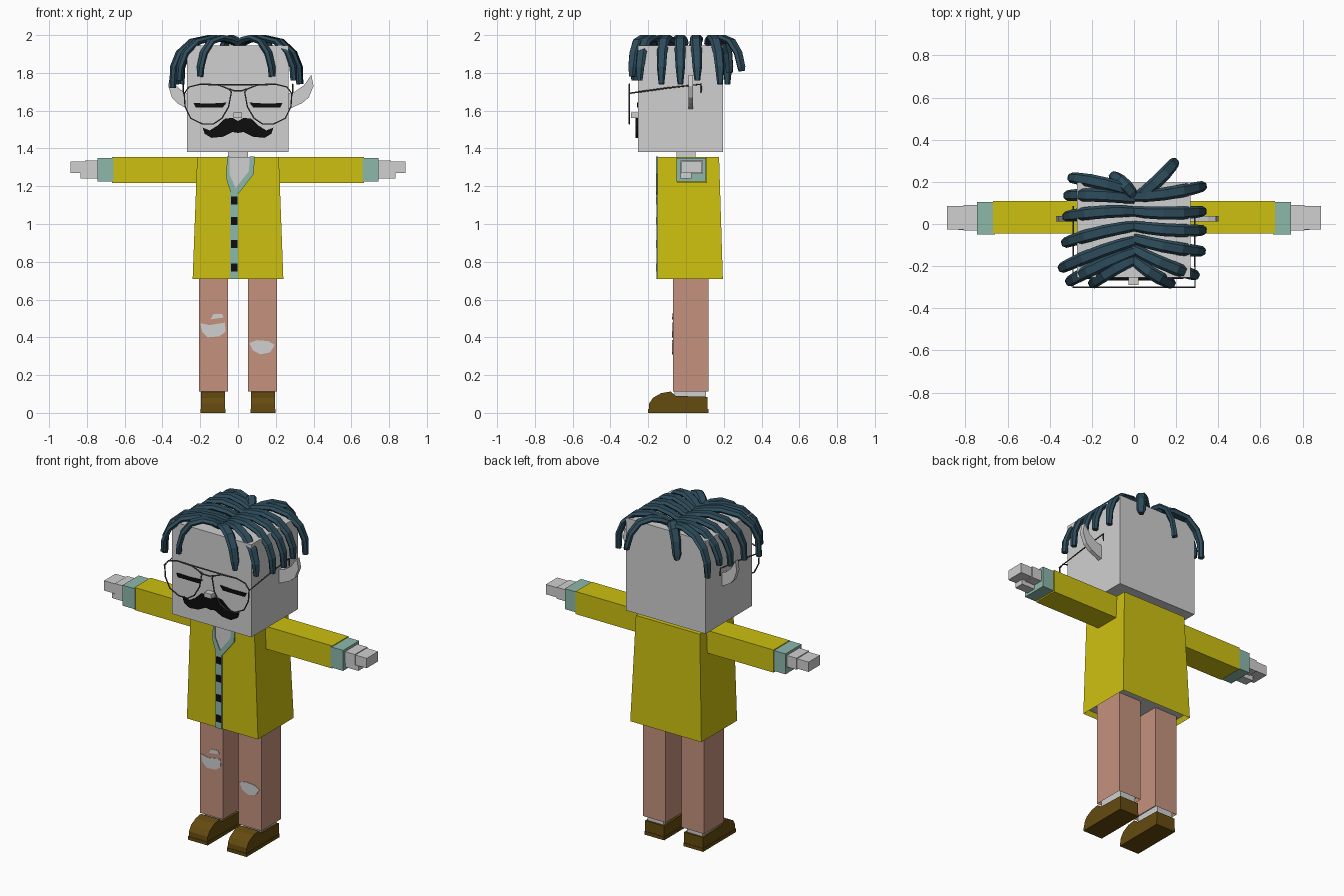
import bpy, bmesh
from mathutils import Vector

if "Cube" in bpy.data.objects:
    bpy.data.objects.remove(bpy.data.objects["Cube"])


def material(name, rgb):
    m = bpy.data.materials.new(name)
    m.use_nodes = True
    m.diffuse_color = (*rgb, 1)
    m.node_tree.nodes["Principled BSDF"].inputs["Base Color"].default_value = (*rgb, 1)
    return m


SKIN = material("pale grey", (0.63, 0.63, 0.63))
YELLOW = material("mustard yellow", (0.61, 0.53, 0.005))
TEAL = material("pale teal", (0.27, 0.48, 0.41))
PINK = material("salmon", (0.56, 0.29, 0.21))
BROWN = material("brown leather", (0.13, 0.07, 0.005))
HAIR = material("dark blue hair", (0.027, 0.073, 0.107))
BLACK = material("black", (0.004, 0.004, 0.004))
WIRE = material("dark wire", (0.08, 0.08, 0.08))


def finish(name, bm, *mats):
    bmesh.ops.recalc_face_normals(bm, faces=bm.faces)
    me = bpy.data.meshes.new(name)
    bm.to_mesh(me)
    bm.free()
    for m in mats:
        me.materials.append(m)
    ob = bpy.data.objects.new(name, me)
    bpy.context.collection.objects.link(ob)
    return ob


def box_bm(x, y, z):
    bm = bmesh.new()
    bmesh.ops.create_cube(bm, size=1)
    for v in bm.verts:
        v.co = [lo + (c + 0.5) * (hi - lo) for c, (lo, hi) in zip(v.co, (x, y, z))]
    return bm


def box(name, x, y, z, mat):
    return finish(name, box_bm(x, y, z), mat)


def prism(name, pts, lo, hi, mat, axis="y"):
    """Extrude an outline: (x, z) along y, or (y, z) along x."""
    bm = bmesh.new()
    place = (lambda a, b, d: (a, d, b)) if axis == "y" else (lambda a, b, d: (d, a, b))
    face = bm.faces.new([bm.verts.new(place(a, b, lo)) for a, b in pts])
    ext = bmesh.ops.extrude_face_region(bm, geom=[face])["geom"]
    shift = Vector(place(0, 0, hi - lo))
    bmesh.ops.translate(bm, vec=shift, verts=[g for g in ext if isinstance(g, bmesh.types.BMVert)])
    return finish(name, bm, mat)


def hollow_bottom(bm, rim, depth):
    """Recess the underside and give it the second material."""
    bm.normal_update()
    low = [f for f in bm.faces if f.normal.z < -0.9]
    bmesh.ops.inset_region(bm, faces=low, thickness=rim)
    for f in low:
        f.material_index = 1
        for v in f.verts:
            v.co.z += depth


def wire(name, paths, radius, mat):
    cu = bpy.data.curves.new(name, "CURVE")
    cu.dimensions = "3D"
    cu.bevel_depth = radius
    cu.bevel_resolution = 1
    for pts, closed in paths:
        sp = cu.splines.new("POLY")
        sp.points.add(len(pts) - 1)
        for p, co in zip(sp.points, pts):
            p.co = (*co, 1)
        sp.use_cyclic_u = closed
    cu.materials.append(mat)
    ob = bpy.data.objects.new(name, cu)
    bpy.context.collection.objects.link(ob)
    return ob


# Coat body: flared box with a recessed underside
coat = box_bm((-0.24, 0.24), (-0.15, 0.195), (0.71, 1.355))
for v in coat.verts:
    if v.co.z > 1:
        v.co.x *= 0.9
        v.co.y = min(v.co.y, 0.175)
hollow_bottom(coat, 0.015, 0.03)
finish("coat", coat, YELLOW, SKIN)

# Open collar, trim and button band
prism("chest", [(-0.05, 1.356), (0.08, 1.356), (0.07, 1.27), (-0.015, 1.17), (-0.05, 1.25)],
      -0.153, -0.146, SKIN)
prism("collar_right", [(-0.058, 1.357), (-0.044, 1.357), (-0.044, 1.26), (-0.012, 1.19),
                       (-0.012, 1.15), (-0.04, 1.17), (-0.062, 1.24)], -0.158, -0.149, TEAL)
prism("collar_left", [(0.088, 1.357), (0.062, 1.357), (0.058, 1.28), (-0.012, 1.19),
                      (-0.012, 1.15), (0.01, 1.17), (0.084, 1.265)], -0.158, -0.149, TEAL)
box("button_band", (-0.042, 0), (-0.157, -0.149), (0.71, 1.17), TEAL)
for i, z in enumerate((0.77, 0.895, 1.015, 1.125)):
    box(f"button_{i + 1}", (-0.038, -0.003), (-0.16, -0.152), (z - 0.021, z + 0.021), BLACK)


def span(s, a, b):
    return (min(s * a, s * b), max(s * a, s * b))


# Arms, legs and shoes on both sides
for side, s in (("left", 1), ("right", -1)):
    box(f"sleeve_{side}", span(s, 0.2, 0.668), (-0.045, 0.11), (1.217, 1.355), YELLOW)
    box(f"cuff_{side}", span(s, 0.66, 0.745), (-0.05, 0.105), (1.225, 1.35), TEAL)
    box(f"palm_{side}", span(s, 0.74, 0.81), (-0.03, 0.09), (1.265, 1.335), SKIN)
    box(f"fingers_{side}", span(s, 0.81, 0.887), (-0.025, 0.085), (1.27, 1.33), SKIN)
    box(f"thumb_{side}", span(s, 0.74, 0.833), (-0.028, 0.03), (1.24, 1.27), SKIN)
    leg = box_bm(span(s, 0.053, 0.207), (-0.07, 0.12), (0.112, 0.74))
    hollow_bottom(leg, 0.01, 0.02)
    finish(f"trouser_{side}", leg, PINK, SKIN)
    box(f"ankle_{side}", span(s, 0.08, 0.185), (-0.06, 0.105), (0.07, 0.14), SKIN)
    prism(f"shoe_{side}", [(-0.198, 0), (-0.195, 0.05), (-0.175, 0.08), (-0.13, 0.105),
                           (-0.08, 0.113), (-0.055, 0.09), (0.115, 0.085), (0.115, 0)],
          *span(s, 0.068, 0.195), BROWN, axis="x")
    box(f"sole_{side}", span(s, 0.065, 0.198), (-0.2, 0.118), (0, 0.02), BROWN)

# Torn knees
prism("knee_tear_right", [(-0.2, 0.475), (-0.15, 0.465), (-0.07, 0.478), (-0.065, 0.43),
                          (-0.1, 0.405), (-0.16, 0.4), (-0.19, 0.43)], -0.073, -0.068, SKIN)
prism("small_tear_right", [(-0.145, 0.495), (-0.13, 0.522), (-0.085, 0.525), (-0.075, 0.505)],
      -0.073, -0.068, SKIN)
prism("knee_tear_left", [(0.06, 0.37), (0.1, 0.385), (0.16, 0.38), (0.195, 0.36),
                         (0.17, 0.32), (0.12, 0.31), (0.08, 0.33)], -0.073, -0.068, SKIN)

# Head, neck and face
box("neck", (-0.052, 0.052), (-0.05, 0.05), (1.33, 1.39), SKIN)
box("head", (-0.27, 0.267), (-0.253, 0.197), (1.38, 1.945), SKIN)
box("nose", (-0.025, 0.022), (-0.29, -0.25), (1.562, 1.59), SKIN)
half = [(0.03, 1.562), (0.07, 1.557), (0.11, 1.52), (0.15, 1.495), (0.187, 1.51),
        (0.177, 1.478), (0.14, 1.456), (0.08, 1.462), (0.03, 1.487)]
prism("moustache", [(0, 1.545)] + half + [(0, 1.482)] + [(-x, z) for x, z in reversed(half)],
      -0.268, -0.25, BLACK)
for side, s in (("left", 1), ("right", -1)):
    prism(f"closed_eye_{side}", [(s * x, z) for x, z in (
        (0.06, 1.643), (0.08, 1.618), (0.225, 1.618), (0.235, 1.64), (0.14, 1.638))],
        -0.26, -0.25, BLACK)
    reach = 1 if s > 0 else 0.78
    prism(f"ear_{side}", [(s * (0.26 + x * reach), z) for x, z in (
        (0, 1.605), (0.08, 1.64), (0.115, 1.67), (0.14, 1.73), (0.128, 1.79),
        (0.09, 1.735), (0.04, 1.7), (0, 1.69))], 0.012, 0.038, SKIN)

# Wire glasses
Y = -0.3
rim = [(0.035, 1.7), (0.05, 1.62), (0.085, 1.56), (0.13, 1.53), (0.19, 1.53), (0.25, 1.56),
       (0.28, 1.62), (0.285, 1.69), (0.26, 1.725), (0.2, 1.74), (0.1, 1.735), (0.05, 1.715)]
paths = [([(-0.045, Y, 1.715), (-0.02, Y, 1.705), (0.02, Y, 1.705), (0.045, Y, 1.715)], False),
         ([(-0.2, Y, 1.74), (-0.08, Y, 1.738), (0.08, Y, 1.738), (0.2, Y, 1.74)], False)]
for s in (1, -1):
    paths.append(([(s * x, Y, z) for x, z in rim], True))
    paths.append(([(s * 0.283, Y, 1.69), (s * 0.289, Y, 1.692), (s * 0.289, -0.1, 1.72),
                   (s * 0.289, 0.08, 1.74), (s * 0.289, 0.082, 1.695)], False))
wire("glasses", paths, 0.004, WIRE)

# Hair locks: flat tapering strips from the parting over the head
PROFILE = [(0, 1.955), (0.18, 1.975), (0.42, 1.986), (0.7, 1.966), (0.9, 1.905), (0.99, 1.83), (1, 0)]
SECTION = [(-1, 0), (-0.6, 1), (0.6, 1), (1, 0), (0.6, -1), (-0.6, -1)]


def lock(name, start, end, tip):
    a, b = Vector((*start, 0)), Vector((*end, 0))
    across = (b - a).normalized().cross(Vector((0, 0, 1)))
    path = [a.lerp(b, t) + across * (0.035 * t * (1 - t)) + Vector((0, 0, z or tip))
            for t, z in PROFILE]
    bm, rings = bmesh.new(), []
    last = len(path) - 1
    for i, p in enumerate(path):
        along = (path[min(i + 1, last)] - path[max(i - 1, 0)]).normalized()
        normal = across.cross(along).normalized()
        width = (0.024, 0.029, 0.031, 0.031, 0.028, 0.025, 0.015)[i]
        rings.append([bm.verts.new(p + across * (u * width) + normal * (v * 0.015))
                      for u, v in SECTION])
    for r, q in zip(rings, rings[1:]):
        for k in range(6):
            bm.faces.new((r[k], r[k - 1], q[k - 1], q[k]))
    bm.faces.new(rings[0])
    bm.faces.new(rings[-1])
    finish(name, bm, HAIR)


LOCKS = [
    ((0, 0.13), (0.33, 0.18), 1.74), ((0, 0.06), (0.33, 0.06), 1.76),
    ((0, -0.01), (0.33, -0.03), 1.74), ((0, -0.07), (0.325, -0.13), 1.74),
    ((0, -0.12), (0.295, -0.245), 1.76), ((0, -0.17), (0.18, -0.285), 1.78),
    ((0.02, 0.13), (0.195, 0.295), 1.81),
    ((0, 0.15), (-0.3, 0.22), 1.74), ((0, 0.12), (-0.32, 0.135), 1.79),
    ((0, 0.06), (-0.325, 0.035), 1.75), ((0, -0.01), (-0.33, -0.09), 1.74),
    ((0, -0.08), (-0.345, -0.21), 1.72), ((0, -0.13), (-0.31, -0.275), 1.76),
    ((0, -0.17), (-0.2, -0.285), 1.78), ((0, 0.13), (-0.1, 0.23), 1.8),
]
for i, args in enumerate(LOCKS):
    lock(f"hair_lock_{i + 1}", *args)
